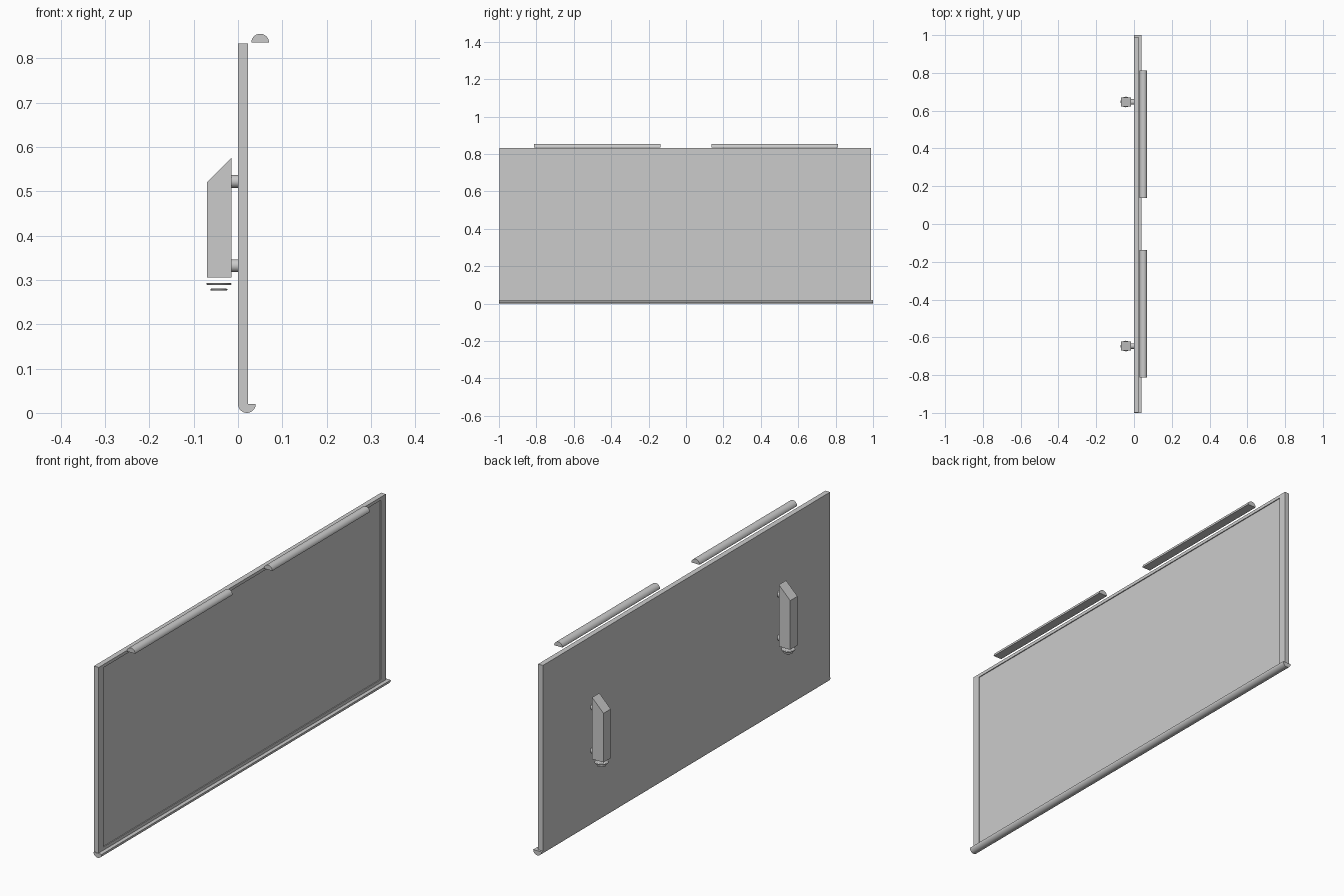
import bpy, bmesh, math

if "Cube" in bpy.data.objects:
    bpy.data.objects.remove(bpy.data.objects["Cube"])


def finish(name, bm, smooth=False):
    bmesh.ops.recalc_face_normals(bm, faces=bm.faces)
    mesh = bpy.data.meshes.new(name)
    bm.to_mesh(mesh)
    bm.free()
    ob = bpy.data.objects.new(name, mesh)
    bpy.context.collection.objects.link(ob)
    if smooth:
        bpy.ops.object.select_all(action='DESELECT')
        ob.select_set(True)
        bpy.context.view_layer.objects.active = ob
        bpy.ops.object.shade_smooth_by_angle(angle=math.radians(35))
    return ob


def extrude_y(name, profile, y0, y1, smooth=False):
    """Closed XZ profile swept from y0 to y1."""
    bm = bmesh.new()
    face = bm.faces.new([bm.verts.new((x, y0, z)) for x, z in profile])
    geom = bmesh.ops.extrude_face_region(bm, geom=[face])["geom"]
    verts = [g for g in geom if isinstance(g, bmesh.types.BMVert)]
    bmesh.ops.translate(bm, verts=verts, vec=(0, y1 - y0, 0))
    return finish(name, bm, smooth)


def half_round(cx, cz, r, sign, n=16):
    return [(cx + r * math.cos(math.pi * i / n),
             cz + sign * r * math.sin(math.pi * i / n)) for i in range(n + 1)]


def cylinder(name, center, r, length, axis='Z', bevel=0):
    bpy.ops.mesh.primitive_cylinder_add(
        vertices=32, radius=r, depth=length, location=center,
        rotation=(0, math.pi / 2, 0) if axis == 'X' else (0, 0, 0))
    ob = bpy.context.object
    ob.name = name
    if bevel:
        mod = ob.modifiers.new("rounded_rim", 'BEVEL')
        mod.width = bevel
        mod.segments = 2
    bpy.ops.object.shade_smooth_by_angle(angle=math.radians(35))


# board with a shallow recessed writing surface on the +x side
board = extrude_y("board", [(0, 0.02), (0.023, 0.02), (0.023, 0.833), (0, 0.833)],
                  -0.997, 0.99)
bm = bmesh.new()
bm.from_mesh(board.data)
front = max(bm.faces, key=lambda f: f.calc_center_median().x)
mid = front.calc_center_median()
geom = bmesh.ops.extrude_face_region(bm, geom=[front])["geom"]
if front.is_valid:
    bmesh.ops.delete(bm, geom=[front], context='FACES_ONLY')
inner = [g for g in geom if isinstance(g, bmesh.types.BMFace)][0]
for v in inner.verts:
    v.co = mid + (v.co - mid) * 0.966
geom = bmesh.ops.extrude_face_region(bm, geom=[inner])["geom"]
if inner.is_valid:
    bmesh.ops.delete(bm, geom=[inner], context='FACES_ONLY')
for v in [g for g in geom if isinstance(g, bmesh.types.BMVert)]:
    v.co.x -= 0.004
bmesh.ops.recalc_face_normals(bm, faces=bm.faces)
bm.to_mesh(board.data)
bm.free()

# half-round tray along the bottom
extrude_y("bottom_tray", half_round(0.02, 0.02, 0.02, -1), -1, 1, True)

for side, s in (("left", -1), ("right", 1)):
    # half-round bar above the top edge
    extrude_y("top_bar_" + side, half_round(0.05, 0.835, 0.02, 1),
              s * 0.137, s * 0.812, True)
    # slanted-top handle
    y = s * 0.646
    extrude_y("handle_" + side,
              [(-0.07, 0.305), (-0.015, 0.305), (-0.015, 0.575), (-0.07, 0.52)],
              y - 0.025, y + 0.025)
    # mounting pins
    for pos, z in (("lower", 0.332), ("upper", 0.522)):
        cylinder(f"{pos}_pin_{side}", (-0.0075, y, z), 0.0145, 0.017, 'X')
    # discs below the handle
    cylinder("large_disc_" + side, (-0.043, y, 0.291), 0.028, 0.005, bevel=0.002)
    cylinder("small_disc_" + side, (-0.043, y, 0.278), 0.019, 0.004, bevel=0.0015)
